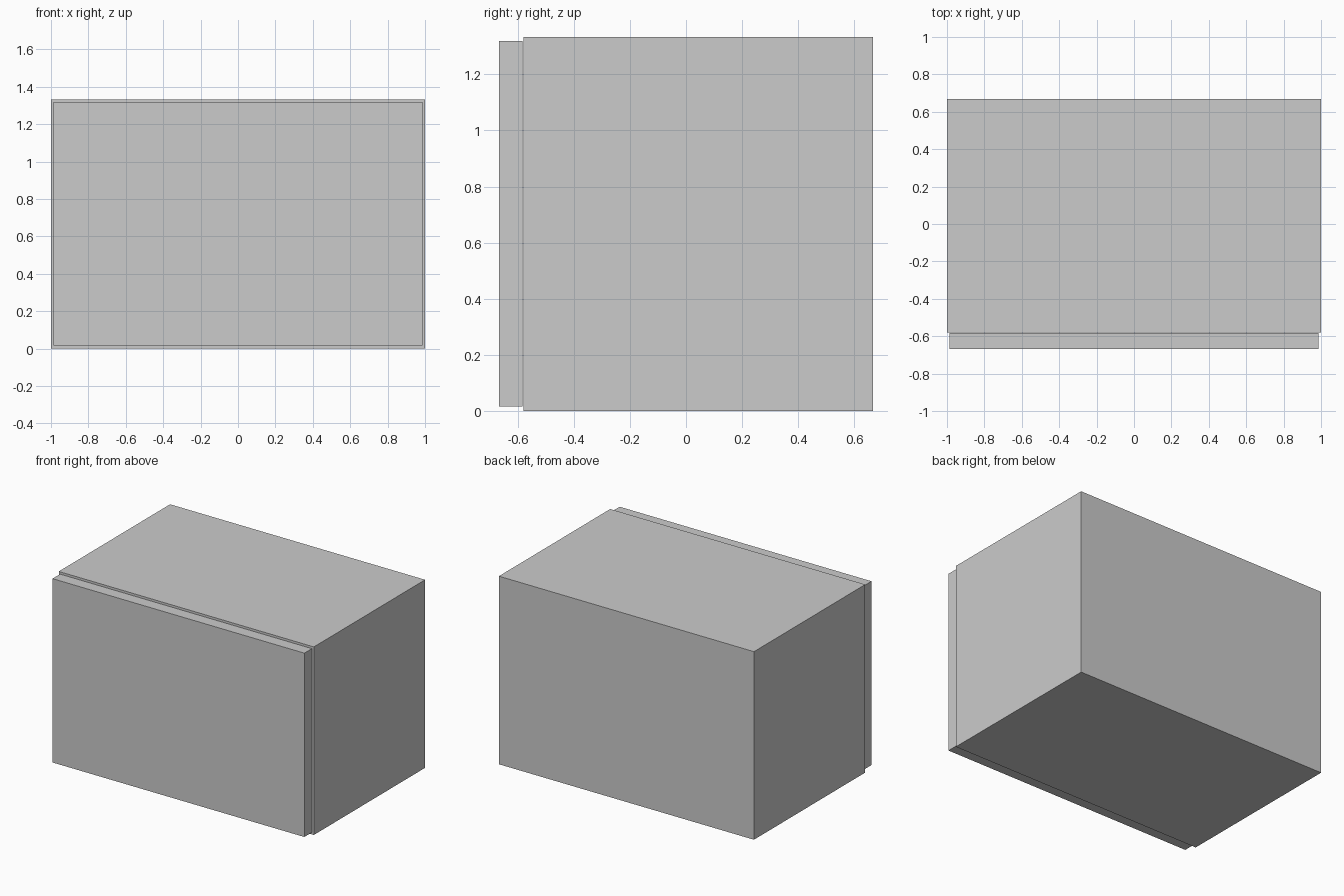
import bpy, bmesh

if "Cube" in bpy.data.objects:
    bpy.data.objects.remove(bpy.data.objects["Cube"])

W, D, H, T = 1.0, 0.667, 1.333, 0.08   # half width, half depth, height, board thickness
FRONT = -0.579                         # front plane of the carcass


def box(name, x0, x1, y0, y1, z0, z1):
    return prism(name, [(y0, z0), (y1, z0), (y1, z1), (y0, z1)], x0, x1)


def prism(name, profile, x0, x1):
    """Extrude a y-z profile along x."""
    bm = bmesh.new()
    face = bm.faces.new([bm.verts.new((x0, y, z)) for y, z in profile])
    ext = bmesh.ops.extrude_face_region(bm, geom=[face])
    verts = [g for g in ext["geom"] if isinstance(g, bmesh.types.BMVert)]
    bmesh.ops.translate(bm, verts=verts, vec=(x1 - x0, 0, 0))
    bmesh.ops.recalc_face_normals(bm, faces=bm.faces)
    mesh = bpy.data.meshes.new(name)
    bm.to_mesh(mesh)
    bm.free()
    obj = bpy.data.objects.new(name, mesh)
    bpy.context.collection.objects.link(obj)
    return obj


# Side panels
box("left_side", -W, -W + T, FRONT, D, 0, H)
box("right_side", W - T, W, FRONT, D, 0, H)

# Top, back and bottom boards as one C-shaped shell
prism("top_back_bottom", [(FRONT, 0), (D, 0), (D, H), (FRONT, H), (FRONT, H - T),
                          (D - T, H - T), (D - T, T), (FRONT, T)], -W + T, W - T)

# Door, slightly smaller than the carcass, with a hairline gap behind it
box("door", -0.987, 0.987, -D, FRONT - 0.004, 0.016, 1.319)
